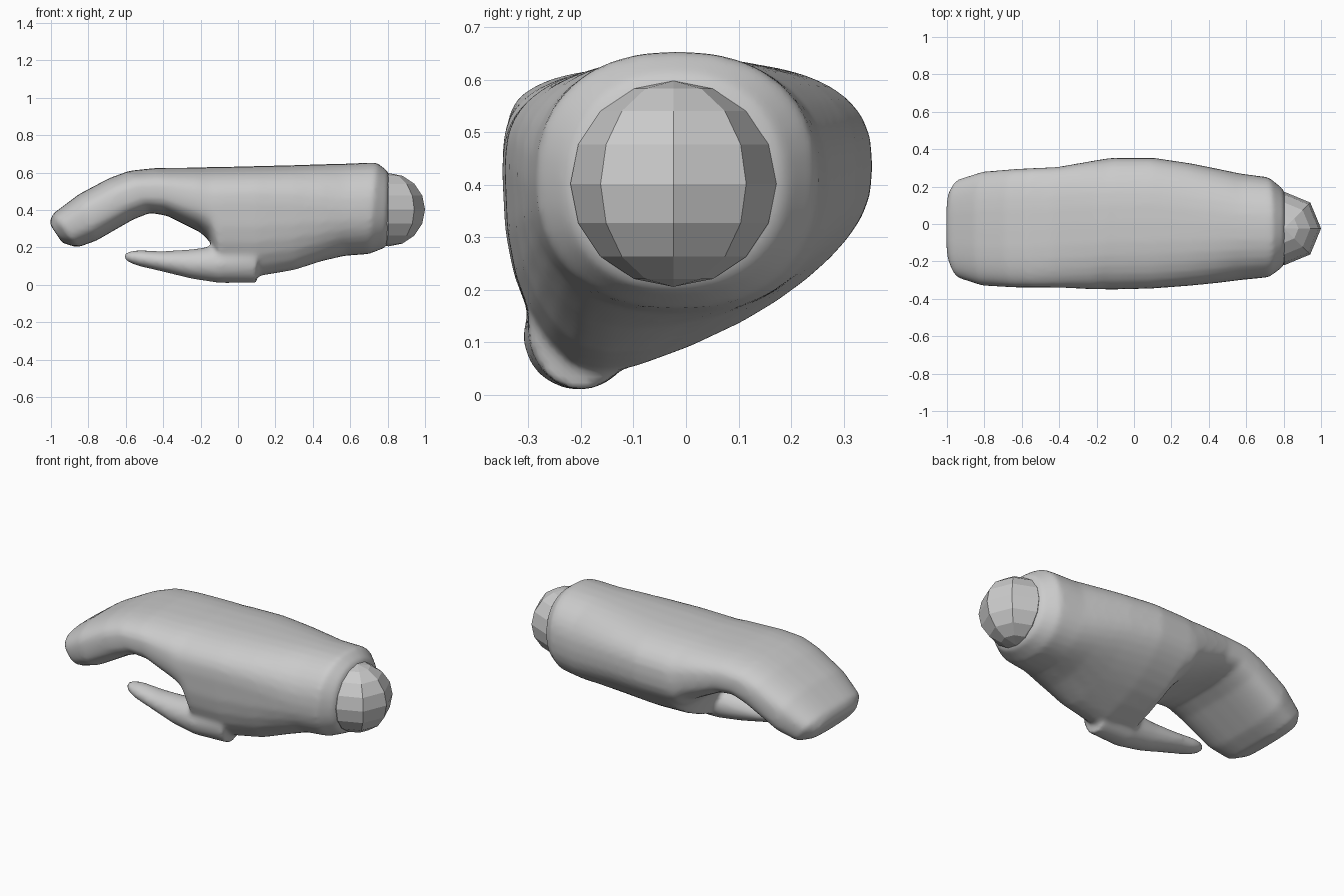
import bpy, bmesh, math

cube = bpy.data.objects.get("Cube")
if cube:
    bpy.data.objects.remove(cube)

grey = bpy.data.materials.new("light grey")
grey.use_nodes = True
COLOUR = (0.6, 0.6, 0.6, 1)
grey.diffuse_color = COLOUR
grey.node_tree.nodes["Principled BSDF"].inputs["Base Color"].default_value = COLOUR

SIDES = 32


def spow(v, e):
    return math.copysign(abs(v) ** e, v)


def section(top, bottom, y0, y1, drop=0.0, power=2.0):
    """Rounded section between two points of the side profile; drop lowers its front underside."""
    pts = []
    for i in range(SIDES):
        a = 2 * math.pi * i / SIDES
        u, v = spow(math.cos(a), 2 / power), spow(math.sin(a), 2 / power)
        t = (v + 1) / 2
        x = bottom[0] + (top[0] - bottom[0]) * t
        z = bottom[1] + (top[1] - bottom[1]) * t
        z -= drop * max(0, -v) * min(1, 0.62 - 0.62 * u)
        pts.append((x, (y0 + y1) / 2 + u * (y1 - y0) / 2, z))
    return pts


def loft(bm, sections):
    rings = [[bm.verts.new(p) for p in s] for s in sections]
    for r, s in zip(rings, rings[1:]):
        for i in range(SIDES):
            j = (i + 1) % SIDES
            bm.faces.new((r[i], r[j], s[j], s[i]))
    bm.faces.new(rings[0])
    bm.faces.new(rings[-1])


# Palm and joined fingers: top x, z, bottom x, z, y range, drop, roundness
palm = [
    (-1.01, .33, -.94, .225, -.21, .18, 0, 2.8),
    (-.99, .38, -.86, .2, -.29, .24, 0, 2.9),
    (-.85, .485, -.76, .235, -.33, .28, 0, 2.9),
    (-.69, .57, -.56, .35, -.34, .295, 0, 2.9),
    (-.58, .61, -.47, .385, -.34, .3, 0, 2.9),
    (-.44, .625, -.38, .37, -.34, .305, 0, 2.8),
    (-.22, .627, -.2, .28, -.35, .34, 0, 2.7),
    (-.15, .63, -.15, .23, -.35, .35, 0, 2.6),
    (-.1, .63, -.1, .24, -.35, .355, .23, 2.6),
    (.1, .635, .1, .24, -.345, .355, .24, 2.6),
    (.3, .64, .3, .22, -.33, .325, .18, 2.5),
    (.45, .645, .45, .185, -.315, .295, .08, 2.4),
    (.57, .648, .57, .155, -.3, .27, 0, 2.3),
    (.74, .655, .7, .165, -.285, .25, 0, 2.3),
    (.8, .61, .79, .2, -.23, .19, 0, 2.2),
    (.82, .54, .82, .27, -.16, .12, 0, 2),
]
# Thumb: x, top z, bottom z, y range
thumb = [
    (.1, .25, .01, -.3, -.1),
    (-.1, .21, .01, -.31, -.1),
    (-.25, .19, .033, -.29, -.11),
    (-.4, .18, .07, -.26, -.11),
    (-.53, .185, .1, -.235, -.115),
    (-.585, .18, .12, -.21, -.13),
    (-.608, .165, .14, -.19, -.15),
]

bm = bmesh.new()
loft(bm, [section(s[0:2], s[2:4], *s[4:]) for s in palm])
loft(bm, [section((x, t), (x, b), y0, y1) for x, t, b, y0, y1 in thumb])
bmesh.ops.recalc_face_normals(bm, faces=bm.faces)
mesh = bpy.data.meshes.new("mitten_hand")
bm.to_mesh(mesh)
bm.free()
mesh.materials.append(grey)
hand = bpy.data.objects.new("mitten_hand", mesh)
bpy.context.collection.objects.link(hand)

# Fuse thumb and palm into one soft skin
fuse = hand.modifiers.new("fuse", 'REMESH')
fuse.mode = 'VOXEL'
fuse.voxel_size = 0.014
fuse.use_smooth_shade = True
soften = hand.modifiers.new("soften", 'SMOOTH')
soften.factor = 0.5
soften.iterations = 8

# Faceted wrist ball
bpy.ops.mesh.primitive_uv_sphere_add(segments=8, ring_count=8, radius=0.196,
                                     location=(.804, -.024, .402))
ball = bpy.context.object
ball.name = "wrist_ball"
ball.data.materials.append(grey)
bpy.ops.object.shade_flat()
